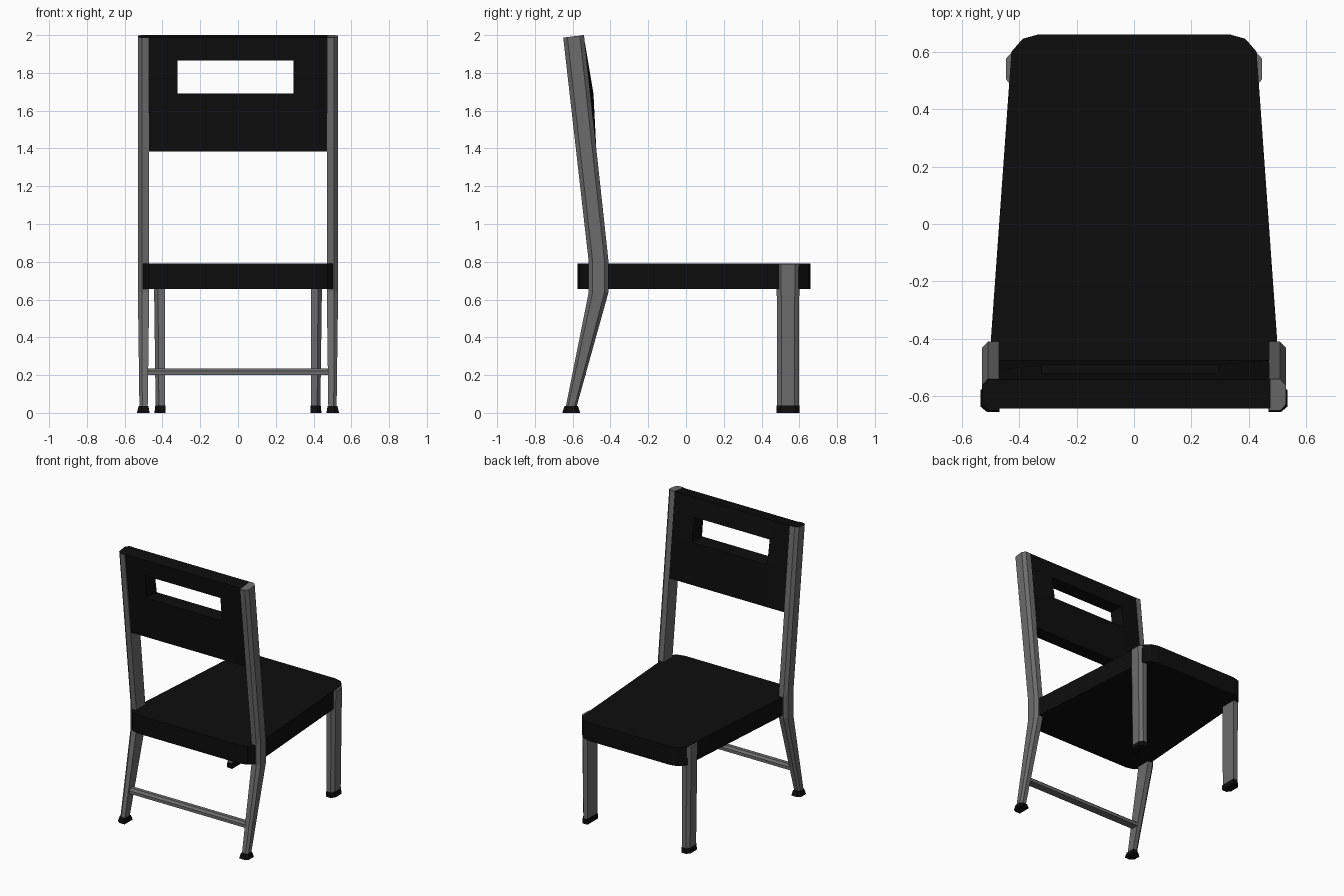
import bpy, bmesh

cube = bpy.data.objects.get("Cube")
if cube:
    bpy.data.objects.remove(cube)


def material(name, value):
    mat = bpy.data.materials.new(name)
    mat.use_nodes = True
    colour = (value, value, value, 1)
    mat.diffuse_color = colour
    mat.node_tree.nodes["Principled BSDF"].inputs["Base Color"].default_value = colour
    return mat


black = material("black", 0.004)
grey = material("grey", 0.15)


def finish(name, bm, *mats):
    bmesh.ops.recalc_face_normals(bm, faces=bm.faces)
    mesh = bpy.data.meshes.new(name)
    bm.to_mesh(mesh)
    bm.free()
    for mat in mats:
        mesh.materials.append(mat)
    obj = bpy.data.objects.new(name, mesh)
    bpy.context.collection.objects.link(obj)
    return obj


def loft(name, rings, *mats):
    """Join equal rings of points into a closed solid."""
    bm = bmesh.new()
    loops = [[bm.verts.new(p) for p in ring] for ring in rings]
    n = len(loops[0])
    for a, b in zip(loops, loops[1:]):
        for i in range(n):
            j = (i + 1) % n
            bm.faces.new((a[i], a[j], b[j], b[i]))
    bm.faces.new(loops[0])
    bm.faces.new(loops[-1])
    return finish(name, bm, *mats)


# Half-rounded tube section: (across from inner face, along depth), both 0 to 1
SECTION = [(0, 0), (0.65, 0), (1, 0.2), (1, 0.8), (0.65, 1), (0, 1)]


def ring(side, x0, x1, y0, y1, z0, z1=None):
    z1 = z0 if z1 is None else z1
    return [(side * (x0 + (x1 - x0) * u), y0 + (y1 - y0) * v, z0 + (z1 - z0) * v)
            for u, v in SECTION]


for side, label in ((1, "left"), (-1, "right")):
    # Bent back post, tapering towards the floor
    post = loft(label + "_back_post", [
        ring(side, 0.478, 0.522, -0.637, -0.58, 0.03),
        ring(side, 0.47, 0.53, -0.515, -0.41, 0.64),
        ring(side, 0.47, 0.53, -0.515, -0.41, 0.80),
        ring(side, 0.47, 0.53, -0.65, -0.54, 1.987, 2.0)], grey, black)
    if side < 0:
        for face in post.data.polygons:
            face.material_index = int(face.center.z > 1.9)
    loft(label + "_back_foot", [
        ring(side, 0.468, 0.535, -0.655, -0.56, 0),
        ring(side, 0.474, 0.526, -0.643, -0.572, 0.036)], black)
    # Front leg running up to the seat top
    loft(label + "_front_leg", [
        ring(side, 0.387, 0.436, 0.482, 0.598, 0.03),
        ring(side, 0.385, 0.446, 0.48, 0.60, 0.787)], grey)
    loft(label + "_front_foot", [
        ring(side, 0.383, 0.442, 0.478, 0.602, 0),
        ring(side, 0.384, 0.438, 0.48, 0.60, 0.038)], black)

# Tapered seat with clipped corners
half = [(0.41, -0.575), (0.47, -0.56), (0.503, -0.52), (0.499, -0.41),
        (0.427, 0.60), (0.388, 0.645), (0.335, 0.66)]
outline = half + [(-x, y) for x, y in reversed(half)]
loft("seat", [[(x, y, z) for x, y in outline] for z in (0.655, 0.79)], black)

# Cross bar between the back posts
bar = [(-0.588, 0.2), (-0.53, 0.2), (-0.53, 0.222), (-0.545, 0.236),
       (-0.573, 0.236), (-0.588, 0.222)]
loft("cross_bar", [[(x, y, z) for y, z in bar] for x in (-0.485, 0.485)], grey)

# Backrest panel with a hand opening, gently bulged on the seat side
XS = (-0.475, -0.32, 0.295, 0.475)
ZS = (1.385, 1.69, 1.865, 2.0)
BULGE = (0.0, 0.018, 0.008, 0.0)
bm = bmesh.new()
outer, inner = {}, {}
for i, x in enumerate(XS):
    for k, z in enumerate(ZS):
        lean = (z - 0.8) * 0.11
        bulge = BULGE[k] if i in (1, 2) else 0
        outer[i, k] = bm.verts.new((x, -0.51 - lean, z - (0.012 if k == 3 else 0)))
        inner[i, k] = bm.verts.new((x, -0.41 - lean + bulge, z))
for i in range(3):
    for k in range(3):
        if (i, k) != (1, 1):
            cell = [(i, k), (i + 1, k), (i + 1, k + 1), (i, k + 1)]
            bm.faces.new([outer[c] for c in cell])
            bm.faces.new([inner[c] for c in reversed(cell)])
# Walls along the panel border and the opening
rims = [((i, k), (i + 1, k)) for k in (0, 3) for i in range(3)]
rims += [((i, k), (i, k + 1)) for i in (0, 3) for k in range(3)]
rims += [((1, 1), (2, 1)), ((1, 2), (2, 2)), ((1, 1), (1, 2)), ((2, 1), (2, 2))]
for a, b in rims:
    bm.faces.new((outer[a], outer[b], inner[b], inner[a]))
finish("backrest", bm, black)
